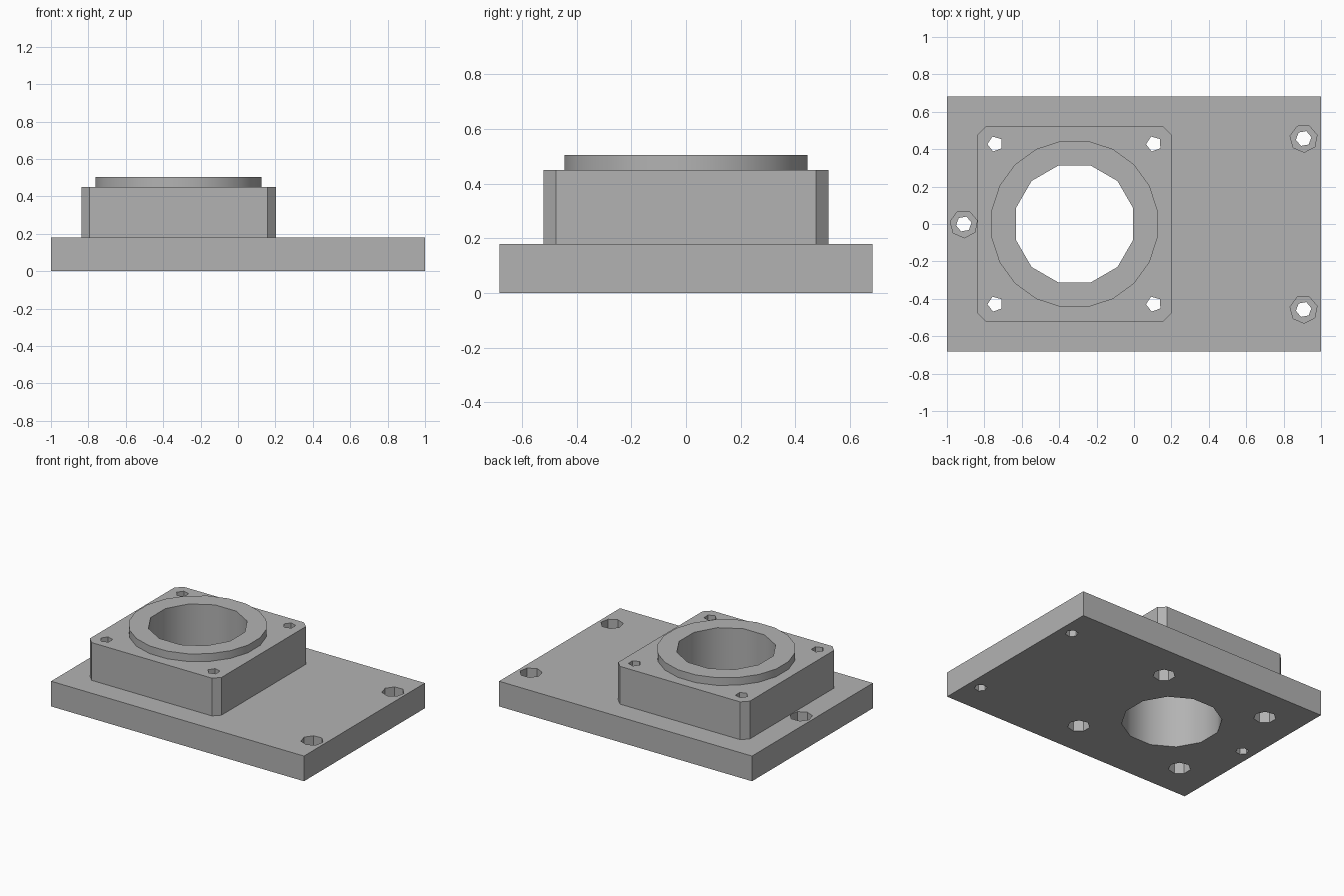
import bpy, bmesh
from math import radians, cos, sin, tau
from mathutils import Matrix

cube = bpy.data.objects.get("Cube")
if cube:
    bpy.data.objects.remove(cube, do_unlink=True)

grey = bpy.data.materials.new("plain grey")
grey.use_nodes = True
colour = (0.45, 0.45, 0.45, 1)
grey.diffuse_color = colour
grey.node_tree.nodes["Principled BSDF"].inputs["Base Color"].default_value = colour


def extrude(name, outline, z0, z1):
    """Solid made by raising a closed outline from z0 to z1."""
    bm = bmesh.new()
    base = bm.faces.new([bm.verts.new((x, y, z0)) for x, y in outline])
    top = bmesh.ops.extrude_face_region(bm, geom=[base])["geom"]
    verts = [v for v in top if isinstance(v, bmesh.types.BMVert)]
    bmesh.ops.translate(bm, verts=verts, vec=(0, 0, z1 - z0))
    bmesh.ops.recalc_face_normals(bm, faces=bm.faces)
    mesh = bpy.data.meshes.new(name)
    bm.to_mesh(mesh)
    bm.free()
    mesh.materials.append(grey)
    obj = bpy.data.objects.new(name, mesh)
    bpy.context.collection.objects.link(obj)
    return obj


def polygon(x, y, radius, sides, turn=0):
    angles = [radians(turn) + tau * i / sides for i in range(sides)]
    return [(x + radius * cos(a), y + radius * sin(a)) for a in angles]


def chamfered(x0, x1, half, c):
    return [(x0 + c, -half), (x1 - c, -half), (x1, c - half), (x1, half - c),
            (x1 - c, half), (x0 + c, half), (x0, half - c), (x0, c - half)]


def cutter(x, y, radius, sides, z0, z1, turn=0):
    obj = extrude("hole_cutter", polygon(x, y, radius, sides, turn), z0, z1)
    obj.hide_render = True
    return obj


PLATE_TOP, BLOCK_TOP, COLLAR_TOP = 0.18, 0.45, 0.505
MID_X = -0.318
BELOW, ABOVE = -0.1, 0.7

# Main parts
plate = extrude("base_plate", [(-1, -0.683), (1, -0.683), (1, 0.683), (-1, 0.683)],
                0, PLATE_TOP)
block = extrude("bearing_block", chamfered(-0.838, 0.203, 0.521, 0.045),
                PLATE_TOP, BLOCK_TOP)
collar = extrude("raised_collar", polygon(MID_X, 0, 0.45, 20, 9), BLOCK_TOP, COLLAR_TOP)

# Central bore
bore = cutter(MID_X, 0, 0.325, 12, BELOW, ABOVE, 15)
cuts = {plate: [bore], block: [bore], collar: [bore]}

# Block screws, counterbored from below
for sx in (-1, 1):
    for sy in (-1, 1):
        x, y = MID_X + sx * 0.424, sy * 0.428
        shank = cutter(x, y, 0.042, 5, BELOW, ABOVE, 110)
        head = cutter(x, y, 0.073, 7, BELOW, 0.09)
        cuts[plate] += [head, shank]
        cuts[block].append(shank)

# Plate screws, counterbored from above
for x, y in ((0.907, 0.457), (0.907, -0.457), (-0.91, 0)):
    cuts[plate] += [cutter(x, y, 0.074, 7, 0.09, ABOVE, 15),
                    cutter(x, y, 0.042, 6, BELOW, ABOVE, 10)]

# Drill the parts and keep the finished meshes
for part, tools in cuts.items():
    for tool in tools:
        mod = part.modifiers.new("drill", 'BOOLEAN')
        mod.operation = 'DIFFERENCE'
        mod.solver = 'EXACT'
        mod.object = tool
    graph = bpy.context.evaluated_depsgraph_get()
    finished = bpy.data.meshes.new_from_object(part.evaluated_get(graph))
    part.modifiers.clear()
    part.data = finished

for tool in {t for tools in cuts.values() for t in tools}:
    bpy.data.objects.remove(tool, do_unlink=True)

# Smooth the round walls, keep the edges sharp
bpy.ops.object.select_all(action='DESELECT')
for part in cuts:
    part.select_set(True)
bpy.context.view_layer.objects.active = plate
bpy.ops.object.shade_smooth_by_angle(angle=radians(40))
